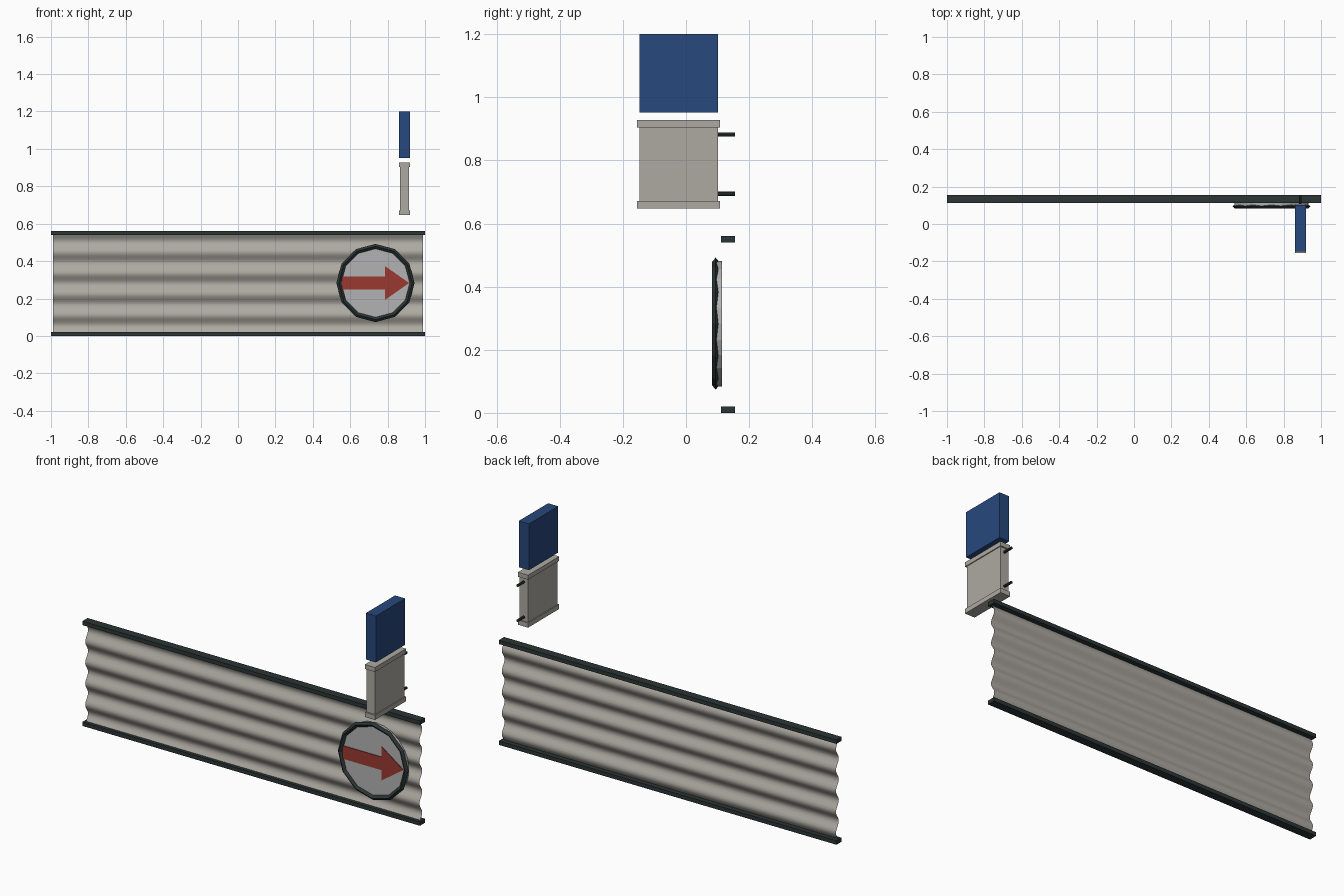
import bpy, bmesh, math
from mathutils import Matrix

if "Cube" in bpy.data.objects:
    bpy.data.objects.remove(bpy.data.objects["Cube"])


def material(name, rgb):
    m = bpy.data.materials.new(name)
    m.diffuse_color = (*rgb, 1)
    m.use_nodes = True
    m.node_tree.nodes["Principled BSDF"].inputs["Base Color"].default_value = m.diffuse_color
    return m


DARK = material("dark_metal", (0.025, 0.035, 0.035))
WARM = material("warm_grey", (0.42, 0.40, 0.36))
BLUE = material("blue", (0.02, 0.065, 0.20))
RED = material("red", (0.32, 0.04, 0.03))
PALE = material("pale_grey", (0.45, 0.45, 0.45))


def finish(name, bm, mat, smooth=False):
    me = bpy.data.meshes.new(name)
    bm.to_mesh(me)
    bm.free()
    me.materials.append(mat)
    for p in me.polygons:
        p.use_smooth = smooth
    ob = bpy.data.objects.new(name, me)
    bpy.context.collection.objects.link(ob)
    return ob


def box(name, x, y, z, mat):
    bm = bmesh.new()
    size = [b - a for a, b in (x, y, z)]
    mid = [(a + b) / 2 for a, b in (x, y, z)]
    bmesh.ops.create_cube(bm, size=1, matrix=Matrix.Translation(mid) @ Matrix.Diagonal((*size, 1)))
    return finish(name, bm, mat)


def cylinder(name, x, z, y0, y1, r, sides, mat):
    bm = bmesh.new()
    bmesh.ops.create_cone(bm, cap_ends=True, segments=sides, radius1=r, radius2=r, depth=y1 - y0,
                          matrix=Matrix.Translation((x, (y0 + y1) / 2, z)) @ Matrix.Rotation(math.pi / 2, 4, 'X'))
    return finish(name, bm, mat)


# Top and bottom rails
box("bottom_rail", (-1, 1), (0.111, 0.155), (0, 0.021), DARK)
box("top_rail", (-1, 1), (0.111, 0.155), (0.54, 0.561), DARK)

# Corrugated single-sheet panel
bm = bmesh.new()
prev = None
N = 40
for i in range(N + 1):
    z = 0.012 + 0.537 * i / N
    y = 0.133 - 0.012 * math.sin(2 * math.pi * (z - 0.42) / 0.112)
    row = [bm.verts.new((x, y, z)) for x in (-0.99, 0.99)]
    if prev:
        bm.faces.new((prev[0], prev[1], row[1], row[0]))
    prev = row
finish("corrugated_panel", bm, WARM, True)

# Round sign: plate, twelve-sided diamond-section rim
CX, CZ = 0.735, 0.283
cylinder("sign_plate", CX, CZ, 0.095, 0.114, 0.199, 24, PALE)
bm = bmesh.new()
rings = []
for i in range(12):
    a = 2 * math.pi * i / 12
    rings.append([bm.verts.new((CX + r * math.cos(a), y, CZ + r * math.sin(a)))
                  for r, y in ((0.209, 0.094), (0.196, 0.083), (0.183, 0.094), (0.196, 0.105))])
for i in range(12):
    a, b = rings[i], rings[(i + 1) % 12]
    for j in range(4):
        k = (j + 1) % 4
        bm.faces.new((a[j], a[k], b[k], b[j]))
bmesh.ops.recalc_face_normals(bm, faces=bm.faces)
finish("sign_rim", bm, DARK)

# Arrow on the sign
outline = [(0.555, 0.248), (0.785, 0.248), (0.785, 0.192), (0.915, 0.283),
           (0.785, 0.374), (0.785, 0.318), (0.555, 0.318)]
bm = bmesh.new()
face = bm.faces.new([bm.verts.new((x, 0.0915, z)) for x, z in outline])
ext = bmesh.ops.extrude_face_region(bm, geom=[face])
verts = [v for v in ext["geom"] if isinstance(v, bmesh.types.BMVert)]
bmesh.ops.translate(bm, verts=verts, vec=(0, 0.005, 0))
bmesh.ops.recalc_face_normals(bm, faces=bm.faces)
finish("arrow", bm, RED)

# Projecting box with end caps and wall rods
box("light_box", (0.865, 0.915), (-0.147, 0.101), (0.65, 0.925), WARM)
box("light_box_lower_cap", (0.86, 0.92), (-0.155, 0.108), (0.647, 0.672), WARM)
box("light_box_upper_cap", (0.86, 0.92), (-0.155, 0.108), (0.904, 0.928), WARM)
for name, z in (("lower_rod", 0.694), ("upper_rod", 0.882)):
    cylinder(name, 0.89, z, 0.095, 0.155, 0.0068, 8, DARK)

# Blue box above
box("blue_box", (0.86, 0.92), (-0.147, 0.101), (0.952, 1.2), BLUE)
